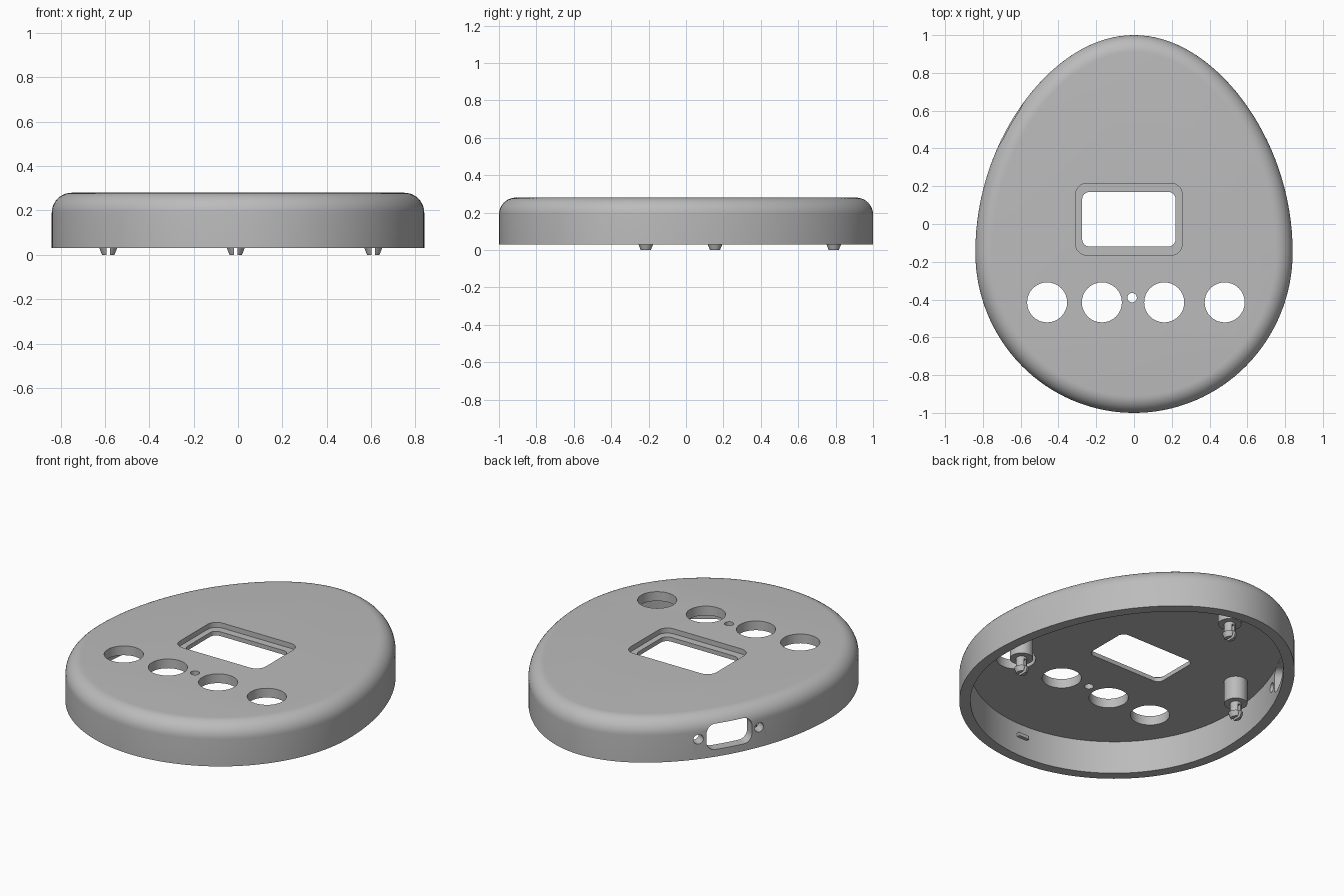
import bpy, bmesh, math
from mathutils import Vector, Matrix

cube = bpy.data.objects.get("Cube")
if cube:
    bpy.data.objects.remove(cube, do_unlink=True)

grey = bpy.data.materials.new("matte grey")
grey.use_nodes = True
COLOUR = (0.5, 0.5, 0.5, 1)
grey.diffuse_color = COLOUR
grey.node_tree.nodes["Principled BSDF"].inputs["Base Color"].default_value = COLOUR

BASE, TOP, WALL, FILLET, CEILING = 0.03, 0.28, 0.06, 0.09, 0.225
SEGMENTS = 128


def loft(name, rings):
    """Closed solid through a list of rings with equal point counts."""
    bm = bmesh.new()
    loops = [[bm.verts.new(p) for p in ring] for ring in rings]
    for a, b in zip(loops, loops[1:]):
        for i in range(len(a)):
            j = (i + 1) % len(a)
            bm.faces.new((a[i], a[j], b[j], b[i]))
    bm.faces.new(loops[0][::-1])
    bm.faces.new(loops[-1])
    bmesh.ops.recalc_face_normals(bm, faces=bm.faces)
    mesh = bpy.data.meshes.new(name)
    bm.to_mesh(mesh)
    bm.free()
    mesh.materials.append(grey)
    obj = bpy.data.objects.new(name, mesh)
    bpy.context.collection.objects.link(obj)
    return obj


def egg_point(t):
    s, c = math.sin(t), math.cos(t)
    if s > 0:
        return Vector((0.84 * c * (1 - 0.08 * s * s), -0.15 + 1.15 * s, 0))
    return Vector((0.84 * c, -0.15 + 0.85 * s, 0))


def egg(inset, z):
    """Egg outline moved inward along its normals."""
    ring = []
    for i in range(SEGMENTS):
        t = math.tau * i / SEGMENTS
        d = (egg_point(t + 0.01) - egg_point(t - 0.01)).normalized()
        ring.append(egg_point(t) + Vector((-d.y, d.x, 0)) * inset + Vector((0, 0, z)))
    return ring


def circle(x, y, z, r, n=32):
    return [Vector((x + r * math.cos(math.tau * i / n),
                    y + r * math.sin(math.tau * i / n), z)) for i in range(n)]


def rounded(w, h, r, z, n=8):
    """Rounded rectangle ring centred on the origin."""
    ring = []
    for k, (sx, sy) in enumerate(((1, 1), (-1, 1), (-1, -1), (1, -1))):
        for i in range(n + 1):
            a = math.pi / 2 * (k + i / n)
            ring.append(Vector((sx * (w / 2 - r) + r * math.cos(a),
                                sy * (h / 2 - r) + r * math.sin(a), z)))
    return ring


def lathe(name, x, y, profile):
    return loft(name, [circle(x, y, z, r) for r, z in profile])


def modify(obj, other, operation):
    mod = obj.modifiers.new(operation.lower(), 'BOOLEAN')
    mod.operation, mod.solver, mod.object = operation, 'EXACT', other
    bpy.context.view_layer.objects.active = obj
    bpy.ops.object.modifier_apply(modifier=mod.name)
    bpy.data.objects.remove(other, do_unlink=True)


def smooth(obj):
    bpy.ops.object.select_all(action='DESELECT')
    obj.select_set(True)
    bpy.context.view_layer.objects.active = obj
    bpy.ops.object.shade_smooth_by_angle(angle=math.radians(30))


# Egg-shaped shell with a rounded top edge, hollow and open below
outer = [egg(0, BASE)]
for i in range(11):
    a = math.pi / 2 * i / 10
    outer.append(egg(FILLET * (1 - math.cos(a)), TOP - FILLET + FILLET * math.sin(a)))
shell = loft("egg_shell", outer)
modify(shell, loft("cavity", [egg(WALL, -0.1), egg(WALL, CEILING)]), 'DIFFERENCE')

# Display window with a shallow recess round it
for w, h, r, low in ((0.565, 0.38, 0.06, 0.25), (0.495, 0.29, 0.04, 0.1)):
    cutter = loft("window_cutter", [rounded(w, h, r, low), rounded(w, h, r, 0.4)])
    cutter.data.transform(Matrix.Translation((-0.027, 0.025, 0)))
    modify(shell, cutter, 'DIFFERENCE')

# Row of button holes and the small indicator hole
holes = [(x, -0.415, 0.106) for x in (-0.46, -0.17, 0.16, 0.48)] + [(-0.01, -0.39, 0.025)]
for x, y, r in holes:
    modify(shell, lathe("hole_cutter", x, y, ((r, 0.15), (r, 0.4))), 'DIFFERENCE')

# Socket opening in the side wall, with a screw hole at each end
outward = Vector((-0.87, 0.5, 0)).normalized()
along = Vector((0, 0, 1)).cross(outward)
frame = Matrix((along, Vector((0, 0, 1)), outward)).transposed().to_4x4()
frame.translation = Vector((-0.65, 0.525, 0.148))
sockets = [loft("socket_cutter", [rounded(0.27, 0.15, 0.05, z) for z in (-0.2, 0.2)])]
for side in (-1, 1):
    sockets.append(lathe("screw_cutter", side * 0.18, 0, ((0.028, -0.2), (0.028, 0.2))))
for cutter in sockets:
    cutter.data.transform(frame)
    modify(shell, cutter, 'DIFFERENCE')
smooth(shell)

# Three posts, each with a split snap pin below the rim
for name, x, y in (("left", 0.61, -0.215), ("right", -0.585, 0.155), ("back", -0.01, 0.79)):
    post = lathe(name + "_post", x, y, ((0.063, CEILING + 0.01), (0.063, 0.09), (0.03, 0.09),
                                        (0.03, 0.035), (0.04, 0.03), (0.028, 0)))
    slot = loft("slot_cutter", [rounded(0.015, 0.2, 0.002, z) for z in (-0.1, 0.075)])
    slot.data.transform(Matrix.Translation((x, y, 0)))
    modify(post, slot, 'DIFFERENCE')
    smooth(post)

# Small catch on the inside of the front wall
catch = loft("front_catch", [rounded(0.07, 0.03, 0.004, z) for z in (0.14, 0.16)])
catch.data.transform(Matrix.Translation((0, -0.935, 0)))
